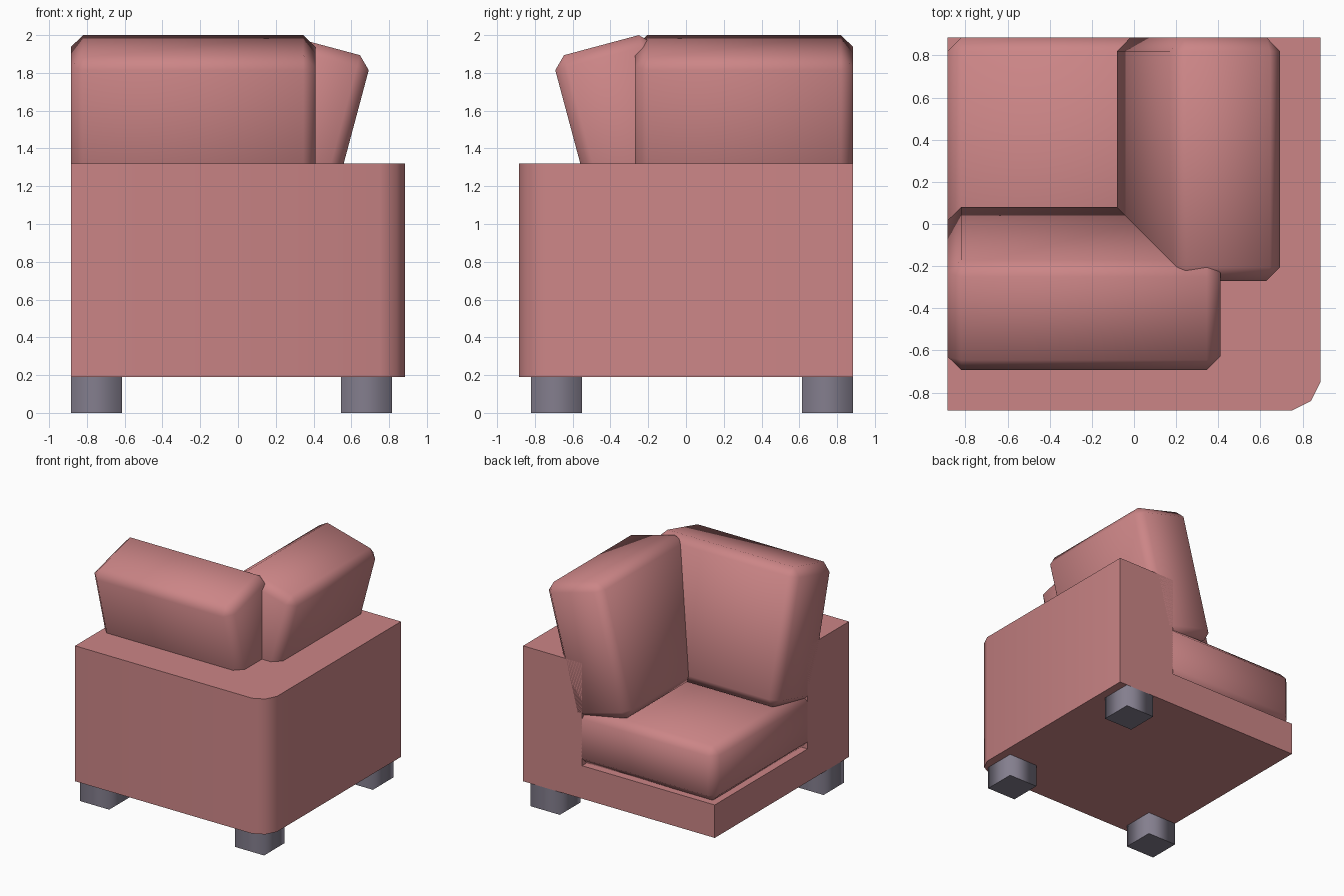
import bpy
import bmesh
from math import radians

cube = bpy.data.objects.get("Cube")
if cube:
    bpy.data.objects.remove(cube, do_unlink=True)

HALF = 0.885      # half of the square footprint
WALL = 0.34       # inner face of the two walls
BEVEL = 0.065     # cushion edge chamfer
LEAN = radians(15)


def material(name, rgb):
    mat = bpy.data.materials.new(name)
    mat.use_nodes = True
    color = (*rgb, 1.0)
    mat.diffuse_color = color
    bsdf = mat.node_tree.nodes["Principled BSDF"]
    bsdf.inputs["Base Color"].default_value = color
    bsdf.inputs["Roughness"].default_value = 0.8
    return mat


fabric = material("rose fabric", (0.60, 0.235, 0.24))
leg_grey = material("leg grey", (0.23, 0.21, 0.27))


def finish(name, bm, mat, location=(0, 0, 0), rotation=(0, 0, 0)):
    bmesh.ops.recalc_face_normals(bm, faces=bm.faces)
    mesh = bpy.data.meshes.new(name)
    bm.to_mesh(mesh)
    bm.free()
    mesh.materials.append(mat)
    obj = bpy.data.objects.new(name, mesh)
    obj.location = location
    obj.rotation_euler = rotation
    bpy.context.collection.objects.link(obj)
    return obj


def prism(name, outline, z0, z1, mat):
    """Extrude a floor outline; only gentle upright corners are smoothed."""
    bm = bmesh.new()
    face = bm.faces.new([bm.verts.new((x, y, z0)) for x, y in outline])
    top = bmesh.ops.extrude_face_region(bm, geom=[face])["geom"]
    for v in top:
        if isinstance(v, bmesh.types.BMVert):
            v.co.z = z1
    bmesh.ops.recalc_face_normals(bm, faces=bm.faces)
    for f in bm.faces:
        f.smooth = True
    for e in bm.edges:
        e.smooth = e.calc_face_angle(0) < radians(40)
    return finish(name, bm, mat)


def block(size, chamfer=0.0):
    bm = bmesh.new()
    bmesh.ops.create_cube(bm, size=1)
    bmesh.ops.scale(bm, vec=size, verts=bm.verts)
    if chamfer:
        bmesh.ops.bevel(bm, geom=list(bm.edges), offset=chamfer, segments=1,
                        affect='EDGES', clamp_overlap=True)
    for f in bm.faces:
        f.smooth = True
    return bm


def cushion(name, size, location, rotation=(0, 0, 0)):
    return finish(name, block(size, BEVEL), fabric, location, rotation)


# L-shaped walls with a softened outer corner
prism("corner_walls",
      [(-HALF, -HALF), (0.75, -HALF), (0.84, -0.84), (HALF, -0.75),
       (HALF, HALF), (WALL, HALF), (WALL, -WALL), (-HALF, -WALL)],
      0.19, 1.32, fabric)

# Low platform under the seat
prism("seat_platform",
      [(-HALF, -WALL), (WALL, -WALL), (WALL, HALF), (-HALF, HALF)],
      0.19, 0.465, fabric)

# Seat cushion, tucked slightly into the walls
seat_width = HALF + WALL + 0.07
seat_center = seat_width / 2 - HALF
cushion("seat_cushion", (seat_width, seat_width, 0.46),
        (seat_center, -seat_center, 0.69))

# Two back cushions leaning outward over the walls
cushion("side_back_cushion", (0.54, 1.155, 1.097),
        (0.306, 0.3075, 1.417), (0, LEAN, 0))
cushion("front_back_cushion", (1.295, 0.54, 1.097),
        (-0.2375, -0.306, 1.417), (LEAN, 0, 0))

# Three square legs under the walls
for name, x, y in (("leg_outer_corner", 0.68, -0.685),
                   ("leg_left_back", 0.68, 0.75),
                   ("leg_right_front", -0.75, -0.685)):
    bm = block((0.27, 0.27, 0.19))
    for e in bm.edges:
        e.smooth = abs(e.verts[0].co.z - e.verts[1].co.z) > 0.01
    finish(name, bm, leg_grey, (x, y, 0.095))
